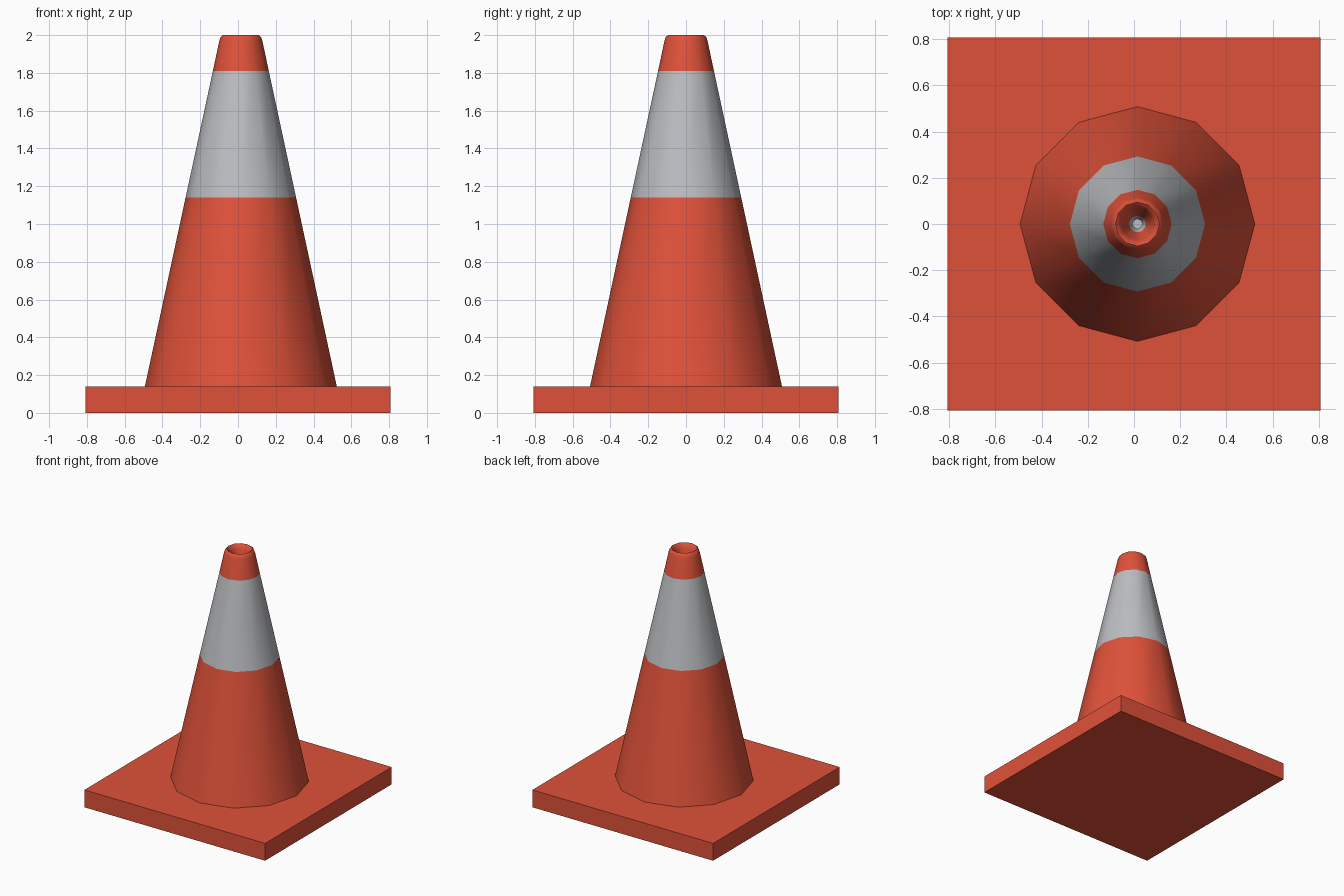
import bpy, bmesh, math

if "Cube" in bpy.data.objects:
    bpy.data.objects.remove(bpy.data.objects["Cube"])

def material(name, rgb):
    m = bpy.data.materials.new(name)
    m.diffuse_color = (*rgb, 1.0)
    m.use_nodes = True
    m.node_tree.nodes["Principled BSDF"].inputs["Base Color"].default_value = m.diffuse_color
    return m

orange = material("orange_red", (0.74, 0.083, 0.041))
grey = material("reflective_grey", (0.50, 0.51, 0.53))

def finish(bm, name, mats):
    bmesh.ops.recalc_face_normals(bm, faces=bm.faces)
    me = bpy.data.meshes.new(name)
    bm.to_mesh(me)
    bm.free()
    for m in mats:
        me.materials.append(m)
    ob = bpy.data.objects.new(name, me)
    bpy.context.collection.objects.link(ob)
    return ob

# Square base plate
bm = bmesh.new()
bmesh.ops.create_cube(bm, size=1.0)
for v in bm.verts:
    v.co.x *= 1.615
    v.co.y *= 1.615
    v.co.z = (v.co.z + 0.5) * 0.14
finish(bm, "base_plate", [orange])

# Twelve-sided cone: outer wall, rounded rim, funnel-shaped hole
SIDES, CX = 12, 0.015
profile = [(0.508, 0.14), (0.2925, 1.14), (0.148, 1.81), (0.114, 1.97),
           (0.107, 1.99), (0.095, 2.0), (0.082, 1.99), (0.070, 1.96),
           (0.036, 1.81), (0.022, 1.76)]
bm = bmesh.new()
rings = [[bm.verts.new((CX + r * math.cos(2 * math.pi * i / SIDES),
                        r * math.sin(2 * math.pi * i / SIDES), z))
          for i in range(SIDES)] for r, z in profile]
for a, b in zip(rings, rings[1:]):
    for i in range(SIDES):
        j = (i + 1) % SIDES
        bm.faces.new((a[i], a[j], b[j], b[i]))
bm.faces.new(rings[-1])

# Grey band by height
for f in bm.faces:
    f.material_index = int(1.14 < f.calc_center_median().z < 1.81)
cone = finish(bm, "cone", [orange, grey])

# Smooth shading
bpy.context.view_layer.objects.active = cone
cone.select_set(True)
bpy.ops.object.shade_smooth_by_angle(angle=math.radians(50))
